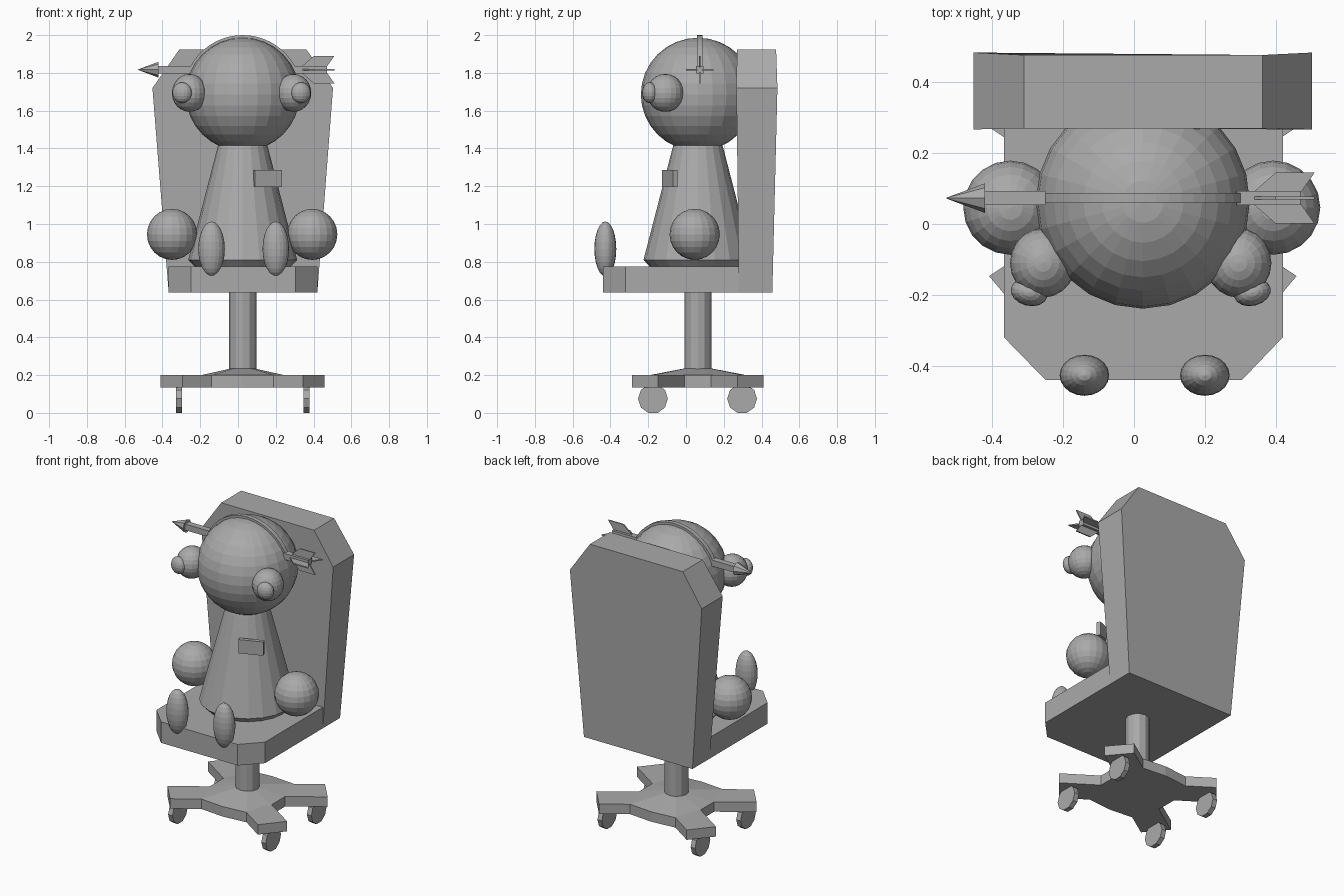
import bpy, bmesh, math
from mathutils import Matrix, Vector

if "Cube" in bpy.data.objects:
    bpy.data.objects.remove(bpy.data.objects["Cube"])

CX, CY = 0.025, 0.063          # axis shared by chair and figure
grey = bpy.data.materials.new("plain grey")
grey.diffuse_color = (0.4, 0.4, 0.4, 1)
grey.use_nodes = True
grey.node_tree.nodes["Principled BSDF"].inputs["Base Color"].default_value = grey.diffuse_color


def finish(name, bm):
    bmesh.ops.recalc_face_normals(bm, faces=bm.faces[:])
    me = bpy.data.meshes.new(name)
    bm.to_mesh(me)
    bm.free()
    me.materials.append(grey)
    ob = bpy.data.objects.new(name, me)
    bpy.context.collection.objects.link(ob)
    return ob


def loft(name, rings):
    """Skin a row of equal-length point rings and cap both ends."""
    bm = bmesh.new()
    vs = [[bm.verts.new(p) for p in r] for r in rings]
    n = len(rings[0])
    for a, b in zip(vs, vs[1:]):
        for i in range(n):
            j = (i + 1) % n
            bm.faces.new((a[i], a[j], b[j], b[i]))
    bm.faces.new(vs[0][::-1])
    bm.faces.new(vs[-1])
    return finish(name, bm)


def turned(name, profile, sides, origin, axis='Z', phase=0.0):
    """Lathe a list of (radius, height) about an axis through origin."""
    rings = []
    for r, h in profile:
        ring = []
        for i in range(sides):
            a = 2 * math.pi * (i + phase) / sides
            c, s = r * math.cos(a), r * math.sin(a)
            p = (c, s, h) if axis == 'Z' else (h, c, s)
            ring.append(Vector(origin) + Vector(p))
        rings.append(ring)
    return loft(name, rings)


def ball(name, centre, radii, seg=20, rings=12, turn=0.0):
    bm = bmesh.new()
    bmesh.ops.create_uvsphere(bm, u_segments=seg, v_segments=rings, radius=1)
    bm.transform(Matrix.Translation(centre) @ Matrix.Rotation(turn, 4, 'Z')
                 @ Matrix.Diagonal((*radii, 1)))
    return finish(name, bm)


def box(name, centre, size, turn=0.0):
    bm = bmesh.new()
    bmesh.ops.create_cube(bm, size=1)
    bm.transform(Matrix.Translation(centre) @ Matrix.Rotation(turn, 4, 'Z')
                 @ Matrix.Diagonal((*size, 1)))
    return finish(name, bm)


# Seat with clipped front corners
seat = [(-0.367, 0.455), (-0.367, -0.32), (-0.25, -0.44),
        (0.305, -0.44), (0.42, -0.32), (0.42, 0.455)]
loft("seat", [[(x, y, z) for x, y in seat] for z in (0.637, 0.775)])

# Backrest: flares upward, clipped top corners; (x, z, front y, back y)
back = [(-0.367, 0.637, 0.28, 0.457), (0.42, 0.637, 0.28, 0.457),
        (0.503, 1.72, 0.267, 0.484), (0.363, 1.923, 0.27, 0.477),
        (-0.311, 1.923, 0.27, 0.477), (-0.453, 1.72, 0.267, 0.484)]
loft("backrest", [[(p[0], p[k], p[1]) for p in back] for k in (2, 3)])

# Column
turned("column", [(0.072, 0.18), (0.072, 0.65)], 12, (CX, CY, 0))

# Four-armed base with a shallow raised hub
half = [(0.224, 0.07), (0.434, 0.21), (0.318, 0.348), (0.164, 0.245), (0, 0.26)]
half += [(-x, y) for x, y in half[-2::-1]]
star = half + [(-x, -y) for x, y in half]
loft("base", [[(CX + x, CY + y, z) for x, y in star] for z in (0.135, 0.2)])
hub = [p for p in star if abs(p[0]) < 0.3]
loft("base_hub", [[(CX + x * s, CY + y * s, z) for x, y in hub]
                  for s, z in ((1, 0.199), (0.28, 0.235))])

# Castor wheels
for sx in (-1, 1):
    for sy in (-1, 1):
        turned("wheel", [(0.079, -0.016), (0.079, 0.016)], 10,
               (CX + sx * 0.338, CY - 0.002 + sy * 0.236, 0.075), 'X', 0)

# Figure: body and head
turned("body", [(0.25, 0.77), (0.288, 0.81), (0.135, 1.40), (0.12, 1.45)],
       20, (CX, CY, 0))
ball("head", (CX, CY, 1.686), (0.302, 0.302, 0.3), 24, 16)

# Paired hands, feet, eyes and pupils
for s in (-1, 1):
    ball("hand", (CX - 0.003 + s * 0.371, 0.046, 0.945), (0.133, 0.133, 0.135))
    ball("foot", (CX + 0.005 + s * 0.17, -0.427, 0.868), (0.07, 0.058, 0.145))
    ball("eye", (CX - 0.006 + s * 0.276, -0.11, 1.694), (0.093, 0.098, 0.1))
    ball("pupil", (CX - 0.006 + s * 0.315, -0.193, 1.695),
         (0.053, 0.038, 0.055), 16, 10, s * 0.25)

# Badge plate on the chest
box("badge", (0.157, -0.086, 1.24), (0.152, 0.025, 0.09), math.radians(22))

# Headband arching over the head
AY, AZ = 0.073, 1.817
band = []
for i in range(21):
    a = math.radians(22 + 136 * i / 20)
    band.append([(CX + r * math.cos(a), AY + y, 1.686 + r * math.sin(a))
                 for r, y in ((0.296, -0.014), (0.314, -0.014),
                              (0.314, 0.014), (0.296, 0.014))])
loft("headband", band)

# Arrow halves: shafts, pointed tip and crossed feathers
box("arrow_front_shaft", (-0.338, AY, AZ), (0.176, 0.04, 0.04))
box("arrow_rear_shaft", (0.38, AY, AZ), (0.18, 0.04, 0.04))
turned("arrow_tip", [(0.042, -0.42), (0.001, -0.53)], 8, (0, AY, AZ), 'X')
feather = [(0.335, 0.0), (0.335, 0.015), (0.4, 0.072), (0.51, 0.072),
           (0.47, 0.015), (0.47, 0.0)]
for s in (-1, 1):
    loft("feather_flat", [[(x, AY + s * d, AZ + t) for x, d in feather]
                          for t in (-0.004, 0.004)])
    loft("feather_upright", [[(x, AY + t, AZ + s * d) for x, d in feather]
                             for t in (-0.004, 0.004)])
